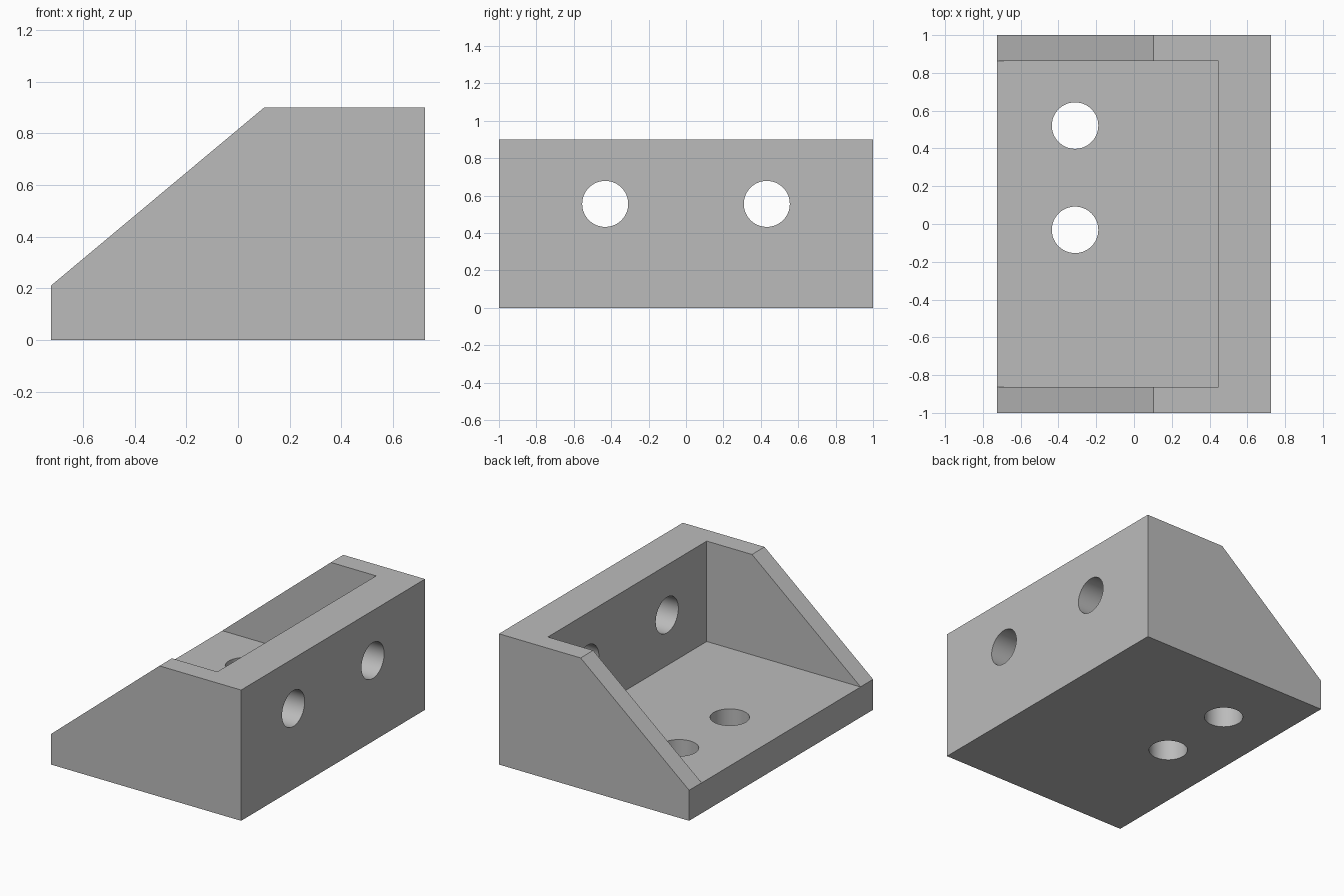
import bpy
import bmesh
from math import radians
from mathutils import Matrix, Vector

cube = bpy.data.objects.get("Cube")
if cube:
    bpy.data.objects.remove(cube, do_unlink=True)

# Main dimensions
HALF_X, HALF_Y, HEIGHT = 0.724, 1.0, 0.9
FLOOR = 0.209
INNER_X, INNER_Y = 0.447, 0.864
HOLE_RADIUS = 0.123

grey = bpy.data.materials.new("plain grey")
grey.use_nodes = True
colour = (0.5, 0.5, 0.5, 1)
grey.diffuse_color = colour
grey.node_tree.nodes["Principled BSDF"].inputs["Base Color"].default_value = colour


def make_object(name, bm):
    bmesh.ops.recalc_face_normals(bm, faces=bm.faces)
    mesh = bpy.data.meshes.new(name)
    bm.to_mesh(mesh)
    bm.free()
    mesh.materials.append(grey)
    obj = bpy.data.objects.new(name, mesh)
    bpy.context.collection.objects.link(obj)
    return obj


def extruded(name, profile, half_depth):
    """Extrude an x-z profile evenly along y."""
    bm = bmesh.new()
    face = bm.faces.new([bm.verts.new((x, -half_depth, z)) for x, z in profile])
    result = bmesh.ops.extrude_face_region(bm, geom=[face])
    verts = [v for v in result["geom"] if isinstance(v, bmesh.types.BMVert)]
    bmesh.ops.translate(bm, verts=verts, vec=(0, 2 * half_depth, 0))
    return make_object(name, bm)


def drill(name, centre, axis):
    """Cylinder that cuts a bolt hole along the given axis."""
    turn = Vector(axis).to_track_quat("Z", "Y").to_matrix().to_4x4()
    bm = bmesh.new()
    bmesh.ops.create_cone(bm, cap_ends=True, segments=64, radius1=HOLE_RADIUS,
                          radius2=HOLE_RADIUS, depth=0.6,
                          matrix=Matrix.Translation(centre) @ turn)
    return make_object(name, bm)


# Solid bracket with sloping ends
bracket = extruded("corner_bracket", [
    (-HALF_X, 0), (HALF_X, 0), (HALF_X, HEIGHT), (0.102, HEIGHT), (-HALF_X, FLOOR + 0.001),
], HALF_Y)

# Open pocket between the two end plates, then the bolt holes
cutters = [extruded("pocket_cutter", [
    (-1, FLOOR), (INNER_X, FLOOR), (INNER_X, 1.2), (-1, 1.2)], INNER_Y)]
for y in (-0.432, 0.432):
    cutters.append(drill("wall_hole_cutter", (0.6, y, 0.556), (1, 0, 0)))
for y in (-0.031, 0.521):
    cutters.append(drill("floor_hole_cutter", (-0.312, y, 0.1), (0, 0, 1)))

bpy.context.view_layer.objects.active = bracket
for cutter in cutters:
    cutter.hide_render = True
    cut = bracket.modifiers.new(cutter.name, "BOOLEAN")
    cut.operation = "DIFFERENCE"
    cut.solver = "EXACT"
    cut.object = cutter
    bpy.ops.object.modifier_apply(modifier=cut.name)
    bpy.data.objects.remove(cutter, do_unlink=True)

# Smooth hole walls, crisp edges elsewhere
bpy.ops.object.select_all(action="DESELECT")
bracket.select_set(True)
bpy.ops.object.shade_smooth_by_angle(angle=radians(30))
